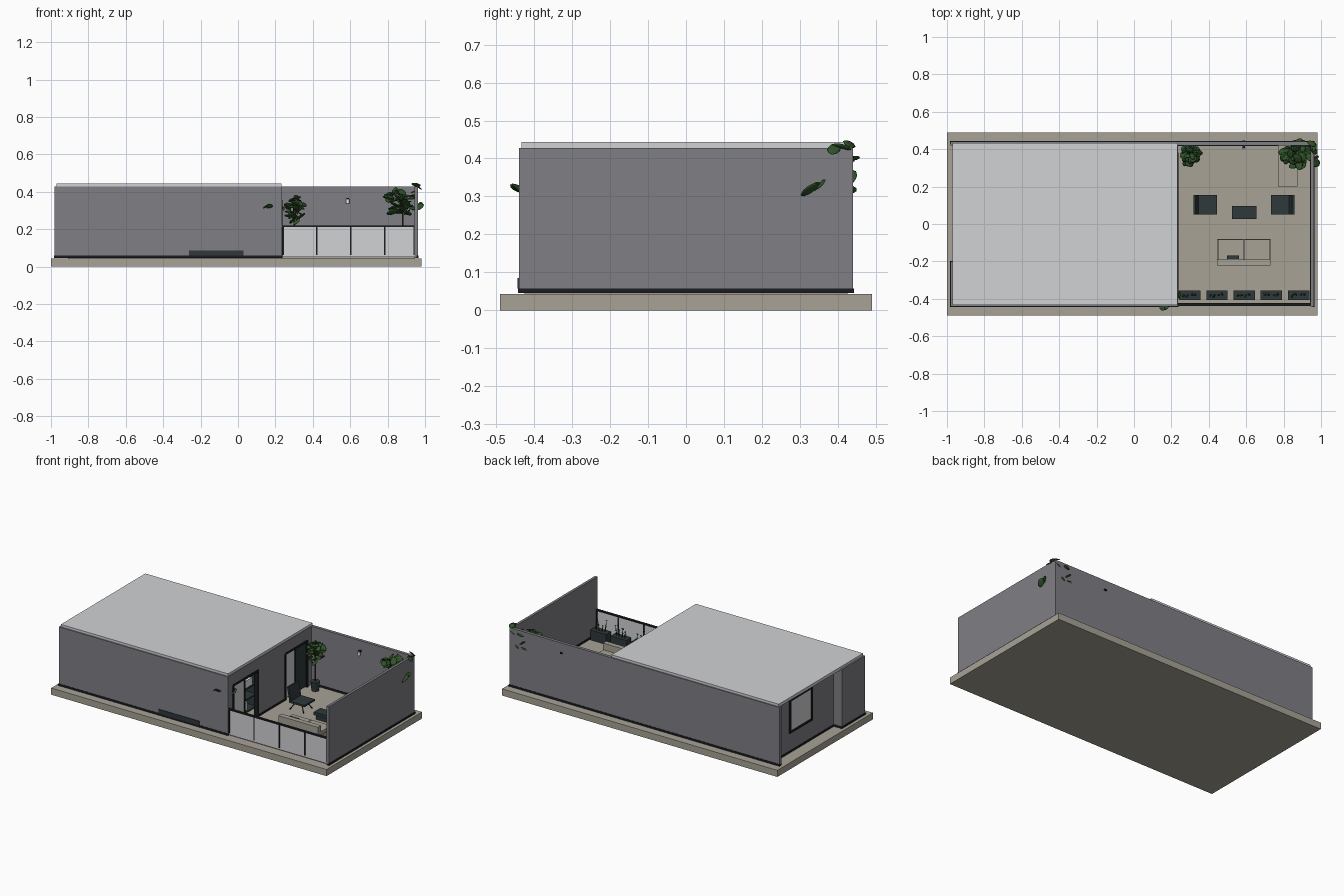
import bpy, bmesh, math, random
from mathutils import Matrix, Vector, Euler

if "Cube" in bpy.data.objects:
    bpy.data.objects.remove(bpy.data.objects["Cube"])

random.seed(4)


def material(name, r, g, b):
    m = bpy.data.materials.new(name)
    m.diffuse_color = (r, g, b, 1)
    m.use_nodes = True
    m.node_tree.nodes["Principled BSDF"].inputs["Base Color"].default_value = m.diffuse_color
    return m


WALL = material("grey_wall", .215, .213, .235)
STONE = material("warm_concrete", .39, .365, .305)
ROOF = material("pale_grey", .64, .645, .665)
DARK = material("dark_slate", .028, .040, .044)
BLACK = material("near_black", .010, .012, .014)
LEAF = material("leaf_green", .028, .085, .022)
STEM = material("stem_brown", .07, .045, .025)
WHITE = material("white", .80, .80, .80)


def finish(name, bm, mat):
    me = bpy.data.meshes.new(name)
    bm.to_mesh(me)
    bm.free()
    me.materials.append(mat)
    ob = bpy.data.objects.new(name, me)
    bpy.context.collection.objects.link(ob)
    return ob


def boxes(name, mat, *spans):
    """One object from boxes given as (x0, x1, y0, y1, z0, z1)."""
    bm = bmesh.new()
    for x0, x1, y0, y1, z0, z1 in spans:
        mid = Vector((x0 + x1, y0 + y1, z0 + z1)) / 2
        size = Matrix.Diagonal((x1 - x0, y1 - y0, z1 - z0, 1))
        bmesh.ops.create_cube(bm, size=1, matrix=Matrix.Translation(mid) @ size)
    return finish(name, bm, mat)


def rod(bm, a, b, r0, r1, sides=8):
    a, b = Vector(a), Vector(b)
    rot = (b - a).to_track_quat('Z', 'Y').to_matrix().to_4x4()
    bmesh.ops.create_cone(bm, cap_ends=True, segments=sides, radius1=r0, radius2=r1,
                          depth=(b - a).length, matrix=Matrix.Translation((a + b) / 2) @ rot)


def rods(name, mat, *items):
    bm = bmesh.new()
    for it in items:
        rod(bm, *it)
    return finish(name, bm, mat)


def leaves(name, spots, size):
    """Flat rounded leaves at the given points, tilted at random."""
    bm = bmesh.new()
    for p in spots:
        s = size * random.uniform(.75, 1.2)
        rot = Euler((random.uniform(-.7, .7), random.uniform(-.7, .7), random.uniform(0, 6.3)))
        bmesh.ops.create_icosphere(bm, subdivisions=2, radius=1, matrix=Matrix.Translation(p)
                                   @ rot.to_matrix().to_4x4() @ Matrix.Diagonal((s, s * .68, s * .16, 1)))
    ob = finish(name, bm, LEAF)
    for f in ob.data.polygons:
        f.use_smooth = True


def scatter(n, x0, x1, y0, y1, z0, z1):
    """Points spread through an ellipsoid."""
    pts = []
    while len(pts) < n:
        v = Vector([random.uniform(-1, 1) for _ in range(3)])
        if v.length < 1:
            pts.append(Vector(((x0 + x1 + v.x * (x1 - x0)) / 2, (y0 + y1 + v.y * (y1 - y0)) / 2,
                               (z0 + z1 + v.z * (z1 - z0)) / 2)))
    return pts


# base slab and floor
boxes("base_slab", STONE, (-1, .98, -.49, .49, 0, .043))
boxes("floor", STONE, (-.91, .945, -.425, .425, .042, .05))

# outer walls
B, T = .047, .427
boxes("front_wall", WALL, (-.98, .235, -.44, -.42, B, T))
boxes("back_wall", WALL, (-.98, .962, .42, .44, B, T))
boxes("right_wall", WALL, (.945, .962, -.44, .42, B, T))
boxes("left_wall", WALL, (-.922, -.902, -.20, .42, B, T))
boxes("left_front_wall", WALL, (-.98, -.96, -.42, -.20, B, T), (-.96, -.902, -.22, -.20, B, T))
boxes("roof", ROOF, (-.97, .232, -.433, .433, T - .004, .443))

# courtyard side of the house, with two door openings
DOORS = ((-.385, -.13), (.15, .375))
TOP = .35
boxes("patio_wall", WALL, (.215, .235, -.42, DOORS[0][0], B, T), (.215, .235, DOORS[0][1], DOORS[1][0], B, T),
      (.215, .235, DOORS[1][1], .42, B, T), *[(.215, .235, a, b, TOP, T) for a, b in DOORS])
for i, (a, b) in enumerate(DOORS):
    n, mid = i + 1, (a + b) / 2
    boxes(f"door_frame_{n}", BLACK, (.21, .239, a - .006, a + .006, .05, TOP), (.21, .239, b - .006, b + .006, .05, TOP),
          (.21, .239, a, b, TOP - .006, TOP + .006), (.218, .230, mid - .005, mid + .005, .05, TOP))
    boxes(f"door_glass_{n}", ROOF, (.222, .227, a + .006, mid - .005, .055, TOP - .006))
boxes("dark_door_leaf", DARK, (.222, .230, .268, .369, .055, TOP - .006))

# shelving seen through the open door
boxes("shelf_unit", DARK, (.06, .07, -.40, -.02, .05, .36),
      *[(.07, .15, -.26, -.03, z, z + .008) for z in (.05, .13, .20, .27, .34)],
      (.07, .15, -.27, -.26, .05, .348), (.07, .15, -.03, -.02, .05, .348))
boxes("shelf_box", WHITE, (.08, .145, -.24, -.06, .208, .255), (.08, .14, -.22, -.10, .06, .11))

# dark skirting along the walls
S, Z0, Z1 = .003, .046, .058
boxes("skirting", BLACK, (-.98 - S, .235 + S, -.44 - S, -.43, Z0, Z1), (-.98 - S, .962 + S, .43, .44 + S, Z0, Z1),
      (.955, .962 + S, -.44 - S, .44 + S, Z0, Z1), (.945 - S, .95, -.42, .42, Z0, .062),
      (.235, .945, .42 - S, .425, Z0, .062), (.23, .235 + S, DOORS[0][1], DOORS[1][0], Z0, .062),
      (-.98 - S, -.975, -.44, -.20 + S, Z0, Z1), (-.98, -.92, -.205, -.20 + S, Z0, Z1),
      (-.922 - S, -.915, -.20, .42, Z0, Z1))

# window in the left wall
y0, y1, z0, z1 = .03, .25, .18, .385
boxes("window_glass", ROOF, (-.925, -.92, y0, y1, z0, z1))
boxes("window_frame", BLACK, (-.929, -.915, y0 - .008, y0 + .006, z0 - .008, z1 + .008),
      (-.929, -.915, y1 - .006, y1 + .008, z0 - .008, z1 + .008),
      (-.929, -.915, y0, y1, z0 - .008, z0 + .006), (-.929, -.915, y0, y1, z1 - .006, z1 + .008))

# low vent plate in the front wall
boxes("front_vent", DARK, (-.262, .03, -.444, -.438, .058, .085))

# glass railing with posts
boxes("railing_glass", ROOF, (.238, .945, -.434, -.428, .05, .213))
boxes("railing_frame", BLACK, (.235, .945, -.439, -.423, .211, .219),
      *[(x - .004, x + .004, -.437, -.425, .062, .213) for x in (.242, .42, .602, .785, .941)])

# wall lamp
rods("wall_lamp", WHITE, ((.587, .405, .338), (.587, .405, .362), .009, .009, 12))
boxes("lamp_bracket", BLACK, (.58, .594, .405, .447, .358, .367))

# row of planters with upright shoots
for i in range(5):
    x = .298 + i * .1455
    boxes(f"planter_{i + 1}", DARK, (x - .057, x + .057, -.405, -.355, .05, .115))
    shoots, tips = [], []
    for k in range(4):
        a = Vector((x + (k - 1.5) * .02, -.38, .112))
        b = a + Vector((random.uniform(-.012, .012), random.uniform(-.01, .01), random.uniform(.04, .08)))
        shoots.append((a, b, .004, .001, 5))
        tips += [b, a.lerp(b, .5)]
    rods(f"shoots_{i + 1}", LEAF, *shoots)
    leaves(f"shoot_leaves_{i + 1}", tips, .008)

# two facing chairs: seat, reclined back, splayed legs
for n, cx, d in ((1, .381, 1), (2, .794, -1)):
    cy = .103
    boxes(f"chair_{n}_seat", DARK, (cx - .05, cx + .062, cy - .053, cy + .053, .098, .11) if d > 0
          else (cx - .062, cx + .05, cy - .053, cy + .053, .098, .11))
    back = boxes(f"chair_{n}_back", DARK, (-.006, .006, -.053, .053, 0, .10))
    back.location = (cx - .04 * d, cy, .10)
    back.rotation_euler = (0, -.18 * d, 0)
    rods(f"chair_{n}_legs", BLACK, *[((cx + sx * .05, cy + sy * .045, .05), (cx + sx * .02, cy + sy * .02, .10), .003, .003, 6)
                                     for sx in (-1, 1) for sy in (-1, 1)])

# coffee table
boxes("coffee_table", DARK, (.525, .655, .028, .095, .078, .098), (.535, .645, .035, .088, .05, .078))

# sofa facing the back wall
boxes("sofa_base", STONE, (.445, .73, -.215, -.08, .055, .085))
boxes("sofa_cushions", STONE, (.448, .585, -.19, -.082, .085, .105), (.590, .727, -.19, -.082, .085, .105))
boxes("sofa_back", STONE, (.445, .73, -.222, -.19, .055, .148))
boxes("sofa_pillow", DARK, (.498, .562, -.19, -.168, .105, .14))
boxes("sofa_feet", BLACK, *[(x, x + .01, y, y + .01, .049, .056) for x in (.455, .71) for y in (-.21, -.1)])

# corner bench
boxes("corner_bench", STONE, (.77, .875, .20, .42, .05, .095))


def plant(name, base, crown, count, pot_r, pot_h, size):
    """Pot, trunk, branches and a leafy crown."""
    bx, by, bz = base
    rods(name + "_pot", DARK, ((bx, by, bz), (bx, by, bz + pot_h), pot_r * .8, pot_r, 16))
    pts = scatter(count, *crown)
    fork = Vector((bx, by, crown[4] + .02))
    rods(name + "_stems", STEM, ((bx, by, bz + pot_h), fork, .005, .004, 6),
         *[(fork, p, .0025, .0015, 5) for p in pts[::4]])
    leaves(name + "_leaves", pts, size)


plant("potted_tree", (.30, .365, .05), (.255, .35, .31, .41, .225, .37), 38, .028, .06, .025)
plant("corner_tree", (.88, .37, .05), (.79, .945, .30, .435, .27, .42), 52, .035, .07, .028)
plant("indoor_plant", (.165, -.37, .05), (.13, .20, -.405, -.33, .24, .33), 16, .03, .06, .024)

# stray leaves reaching through the walls
leaves("outer_leaves", [Vector(p) for p in ((.97, .34, .325), (.975, .325, .318), (.975, .355, .332), (.96, .41, .43),
                                            (.95, .43, .438), (.965, .39, .425), (.94, .43, .40), (.88, .44, .40),
                                            (.15, -.445, .322), (.17, -.44, .318), (.235, -.38, .31))], .024)
